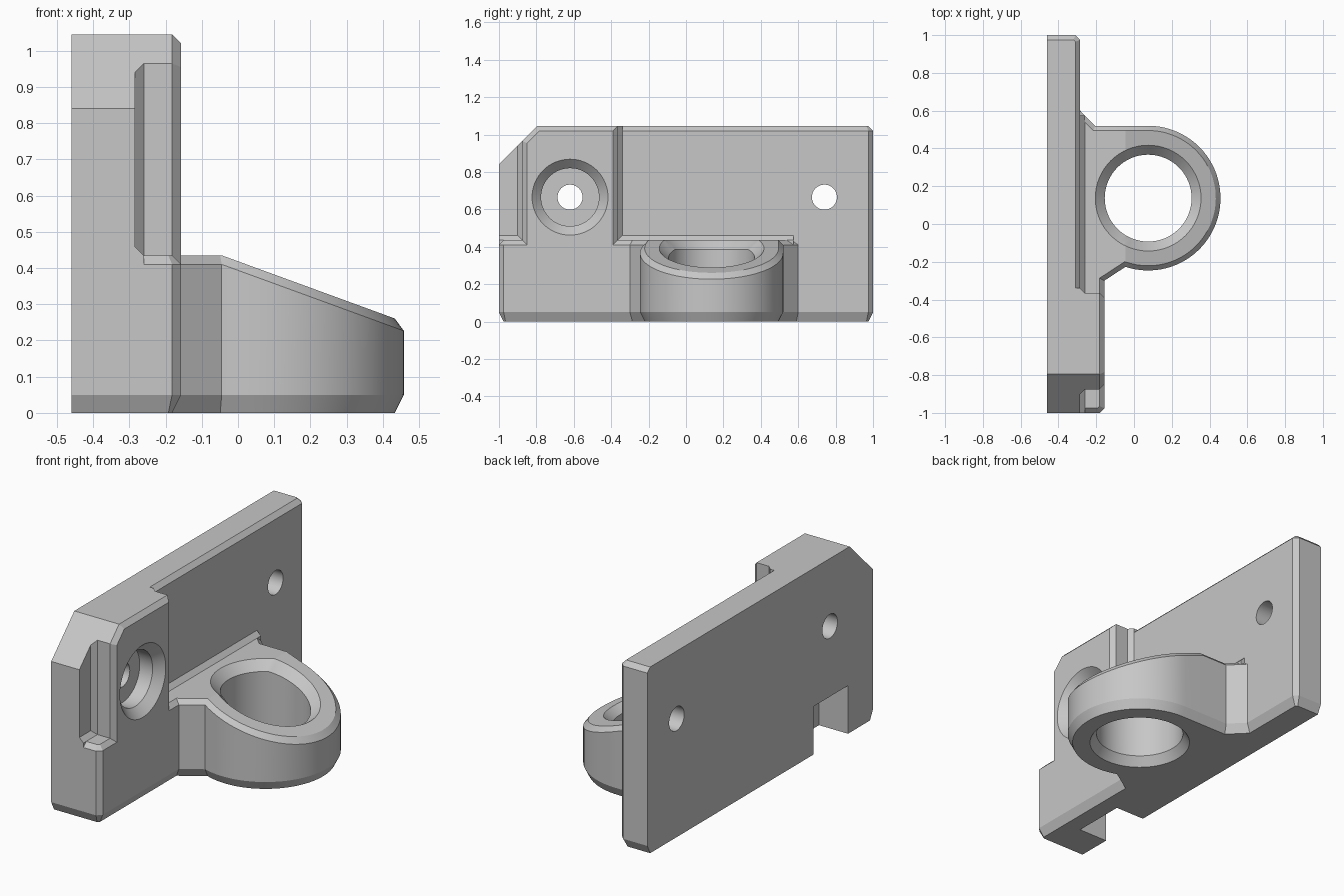
import bpy, bmesh, math
from mathutils import Vector

if "Cube" in bpy.data.objects:
    bpy.data.objects.remove(bpy.data.objects["Cube"])

BACK, THIN, THICK, C = -0.46, -0.285, -0.157, 0.025   # plate planes, chamfer size
HOLE_X, HOLE_Y, RING_R = 0.075, 0.137, 0.383
SCREW_Z = 0.665

grey = bpy.data.materials.new("plain_grey")
grey.diffuse_color = (0.57, 0.57, 0.57, 1)
grey.use_nodes = True
grey.node_tree.nodes["Principled BSDF"].inputs["Base Color"].default_value = grey.diffuse_color


def loft(name, rings):
    """Closed solid through rings of equal point count."""
    bm = bmesh.new()
    loops = [[bm.verts.new(p) for p in r] for r in rings]
    n = len(loops[0])
    for a, b in zip(loops, loops[1:]):
        for i in range(n):
            j = (i + 1) % n
            bm.faces.new((a[i], a[j], b[j], b[i]))
    bm.faces.new(loops[0][::-1])
    bm.faces.new(loops[-1])
    bmesh.ops.recalc_face_normals(bm, faces=bm.faces)
    me = bpy.data.meshes.new(name)
    bm.to_mesh(me)
    bm.free()
    me.materials.append(grey)
    ob = bpy.data.objects.new(name, me)
    bpy.context.collection.objects.link(ob)
    return ob


def inset(pts, dist):
    """Move each edge of a counter-clockwise outline inward by dist(a, b)."""
    n, lines, out = len(pts), [], []
    for i in range(n):
        a, b = Vector(pts[i]), Vector(pts[(i + 1) % n])
        d = (b - a).normalized()
        lines.append((a + Vector((-d.y, d.x)) * dist(a, b), d))
    for i in range(n):
        (p, d), (q, e) = lines[i - 1], lines[i]
        t = (q - p).cross(e) / d.cross(e)
        out.append(tuple(p + d * t))
    return out


def at(pts, z):
    return [(x, y, z) for x, y in pts]


def turned(name, profile, centre, axis, n=64):
    """Solid of revolution; profile is (distance along axis, radius)."""
    rings = []
    for h, r in profile:
        ring = []
        for i in range(n):
            t = 2 * math.pi * i / n
            u, v = r * math.cos(t), r * math.sin(t)
            off = (h, u, v) if axis == 'X' else (u, v, h)
            ring.append(tuple(Vector(centre) + Vector(off)))
        rings.append(ring)
    return loft(name, rings)


def combine(ob, other, op):
    m = ob.modifiers.new("join", 'BOOLEAN')
    m.operation, m.solver, m.object = op, 'EXACT', other
    bpy.context.view_layer.objects.active = ob
    bpy.ops.object.modifier_apply(modifier=m.name)
    bpy.data.objects.remove(other, do_unlink=True)


# Thin back plate with chamfered front, end and foot
plan = [(BACK, -1), (THIN, -1), (THIN, 1 - C), (THIN - C, 1), (BACK, 1)]
is_back = lambda a, b: abs(a.x - BACK) < 1e-4 and abs(b.x - BACK) < 1e-4
is_near = lambda a, b: a.y < -0.99 and b.y < -0.99
foot = inset(plan, lambda a, b: 0 if is_back(a, b) else C)
top = inset(plan, lambda a, b: 0 if is_back(a, b) or is_near(a, b) else C)
body = loft("mounting_bracket", [at(foot, 0), at(plan, 0.05),
                                 at(plan, 1.045 - C), at(top, 1.045)])

# Lower thick block running into the ring arm
a0 = 2 * math.pi - math.acos(-0.12 / RING_R)
arc = []
for i in range(49):
    t = a0 + (2.5 * math.pi - a0) * i / 48
    arc.append((HOLE_X + RING_R * math.cos(t), HOLE_Y + RING_R * math.sin(t)))
low = [(-0.44, -1), (THICK - C, -1), (THICK, -1 + C), (THICK, -0.30)] + arc + [
    (-0.205, HOLE_Y + RING_R), (-0.365, HOLE_Y + RING_R + 0.16), (-0.44, HOLE_Y + RING_R + 0.16)]
small = inset(low, lambda a, b: C)
arm = loft("ring_arm", [at(small, 0), at(low, 0.05), at(low, 0.41), at(small, 0.435)])
ring_hole = turned("ring_hole", [(-0.05, 0.305), (0, 0.265), (0.05, 0.23), (0.385, 0.23),
                                 (0.435, 0.28), (0.485, 0.33)], (HOLE_X, HOLE_Y, 0), 'Z')
combine(arm, ring_hole, 'DIFFERENCE')
combine(body, arm, 'UNION')

# Upper boss around the recessed screw hole, with chamfers inside and out
boss = [(-0.40, -0.90), (THIN, -0.90), (THIN + C, -0.875), (THICK - C, -0.875),
        (THICK, -0.85), (THICK, -0.39), (THICK - C, -0.365), (THIN + C, -0.365),
        (THIN, -0.34), (-0.40, -0.34)]
boss_top = [(min(x, THICK - C), y) for x, y in boss]
boss_top[4] = (THICK - C, -0.874)
boss_top[5] = (THICK - C, -0.366)
combine(body, loft("screw_boss", [at(boss, 0.3), at(boss, 1.045 - C), at(boss_top, 1.045)]), 'UNION')

# Sloped seam between the shelf and the plate
seam = [(-0.4, 0.3), (THIN + C, 0.3), (THIN + C, 0.435), (THIN, 0.46), (-0.4, 0.46)]
combine(body, loft("shelf_seam", [[(x, y, z) for x, z in seam] for y in (-1, 0.575)]), 'UNION')

# Cut corner, with its front edge chamfered
corner = [(-1.2, 0.64), (-0.6, 1.24), (-1.2, 1.24)]
rings = []
for x, d in ((-0.7, 0), (THICK - C, 0), (THICK + 0.05, 0.075 / math.sqrt(2))):
    rings.append([(x, y + d, z - d) for y, z in corner])
combine(body, loft("corner_cut", rings), 'DIFFERENCE')

# Rear notch
notch = [(-0.6, -0.78), (-0.28, -0.78), (-0.28, -0.475), (-0.6, -0.475)]
combine(body, loft("rear_notch", [at(notch, -0.1), at(notch, 0.27)]), 'DIFFERENCE')

# Screw holes, one recessed
for y, end in ((0.74, -0.1), (-0.62, -0.2)):
    combine(body, turned("screw_hole", [(-0.6, 0.067), (end, 0.067)], (0, y, SCREW_Z), 'X', 40), 'DIFFERENCE')
combine(body, turned("recess", [(THIN, 0.155), (-0.205, 0.155), (-0.105, 0.255)],
                     (0, -0.62, SCREW_Z), 'X'), 'DIFFERENCE')

# Slope the top of the ring down towards its tip
bm = bmesh.new()
bm.from_mesh(body.data)
bmesh.ops.bisect_plane(bm, geom=bm.verts[:] + bm.edges[:] + bm.faces[:], dist=1e-5,
                       plane_co=(-0.045, 0, 0), plane_no=(1, 0, 0))
for v in bm.verts:
    if v.co.x > -0.045 and v.co.z > 0.1:
        v.co.z -= 0.365 * (v.co.x + 0.045)
bm.to_mesh(body.data)
bm.free()

bpy.ops.object.select_all(action='DESELECT')
body.select_set(True)
bpy.context.view_layer.objects.active = body
bpy.ops.object.shade_smooth_by_angle(angle=math.radians(20))
